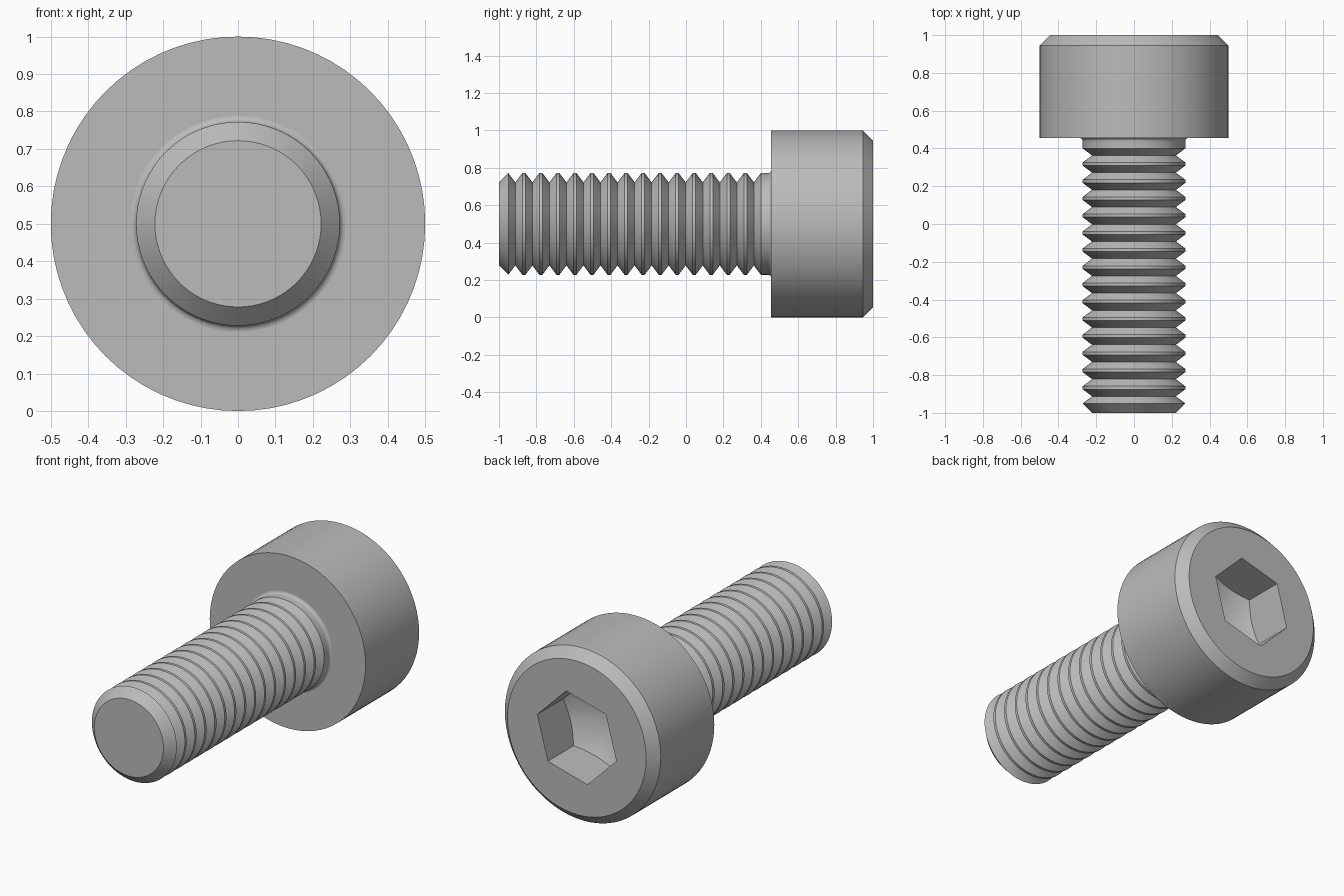
import bpy
import bmesh
from math import sin, cos, pi, radians, tan

default = bpy.data.objects.get("Cube")
if default:
    bpy.data.objects.remove(default, do_unlink=True)

SIDES = 72
AXIS_Z = 0.5

steel = bpy.data.materials.new("grey steel")
steel.use_nodes = True
steel.diffuse_color = (0.5, 0.5, 0.5, 1)
steel.node_tree.nodes["Principled BSDF"].inputs["Base Color"].default_value = (0.5, 0.5, 0.5, 1)


def lathe(name, profile, sides=SIDES, phase=0.0):
    """Closed solid turned about the y axis from (y, radius) points."""
    bm = bmesh.new()
    rings = []
    for y, r in profile:
        count = sides if r > 0 else 1
        angles = [phase + 2 * pi * i / sides for i in range(count)]
        rings.append([bm.verts.new((r * sin(a), y, AXIS_Z + r * cos(a))) for a in angles])
    for a, b in zip(rings, rings[1:]):
        for i in range(sides):
            j = (i + 1) % sides
            quad = [a[i % len(a)], a[j % len(a)], b[j % len(b)], b[i % len(b)]]
            bm.faces.new(list(dict.fromkeys(quad)))
    for ring in (rings[0], rings[-1]):
        if len(ring) > 1:
            bm.faces.new(ring)
    bmesh.ops.recalc_face_normals(bm, faces=bm.faces)
    mesh = bpy.data.meshes.new(name)
    bm.to_mesh(mesh)
    bm.free()
    mesh.materials.append(steel)
    obj = bpy.data.objects.new(name, mesh)
    bpy.context.collection.objects.link(obj)
    return obj


def activate(obj):
    bpy.ops.object.select_all(action="DESELECT")
    obj.select_set(True)
    bpy.context.view_layer.objects.active = obj


def combine(obj, tool, operation):
    """Apply a boolean and discard the tool."""
    mod = obj.modifiers.new("cut", "BOOLEAN")
    mod.operation = operation
    mod.solver = "EXACT"
    mod.object = tool
    activate(obj)
    bpy.ops.object.modifier_apply(modifier=mod.name)
    bpy.data.objects.remove(tool, do_unlink=True)


# Head with a chamfered outer rim
HEAD_FRONT = 0.455
head = lathe("head", [(HEAD_FRONT, 0.5), (0.945, 0.5), (1.0, 0.445)])

# Hexagonal socket with a drilled conical bottom
corner, depth = 0.2624, 0.236
apex = 1 - depth - corner * tan(radians(30))
socket = lathe("socket_cutter", [(0.5, corner), (1.1, corner)], 6, radians(15))
drill = lathe("drill_cutter", [(apex, 0), (1.2, (1.2 - apex) / tan(radians(30)))])
combine(socket, drill, "INTERSECT")
combine(head, socket, "DIFFERENCE")

# Shank with a chamfered tip and ring-shaped thread grooves
CREST, ROOT = 0.272, 0.222
PITCH, GROOVE, COUNT = 0.0911, 0.075, 15
profile = [(-1.0, ROOT)]
for n in range(COUNT):
    start = -0.95 + n * PITCH
    profile += [(start, CREST), (start + GROOVE / 2, ROOT), (start + GROOVE, CREST)]

# Small fillet where the shank meets the head
FILLET = 0.016
for n in range(5):
    a = pi / 2 * n / 4
    profile.append((HEAD_FRONT - FILLET * (1 - sin(a)), CREST + FILLET * (1 - cos(a))))
shank = lathe("threaded_shank", profile)

for part in (head, shank):
    activate(part)
    bpy.ops.object.shade_smooth_by_angle(angle=radians(30))
